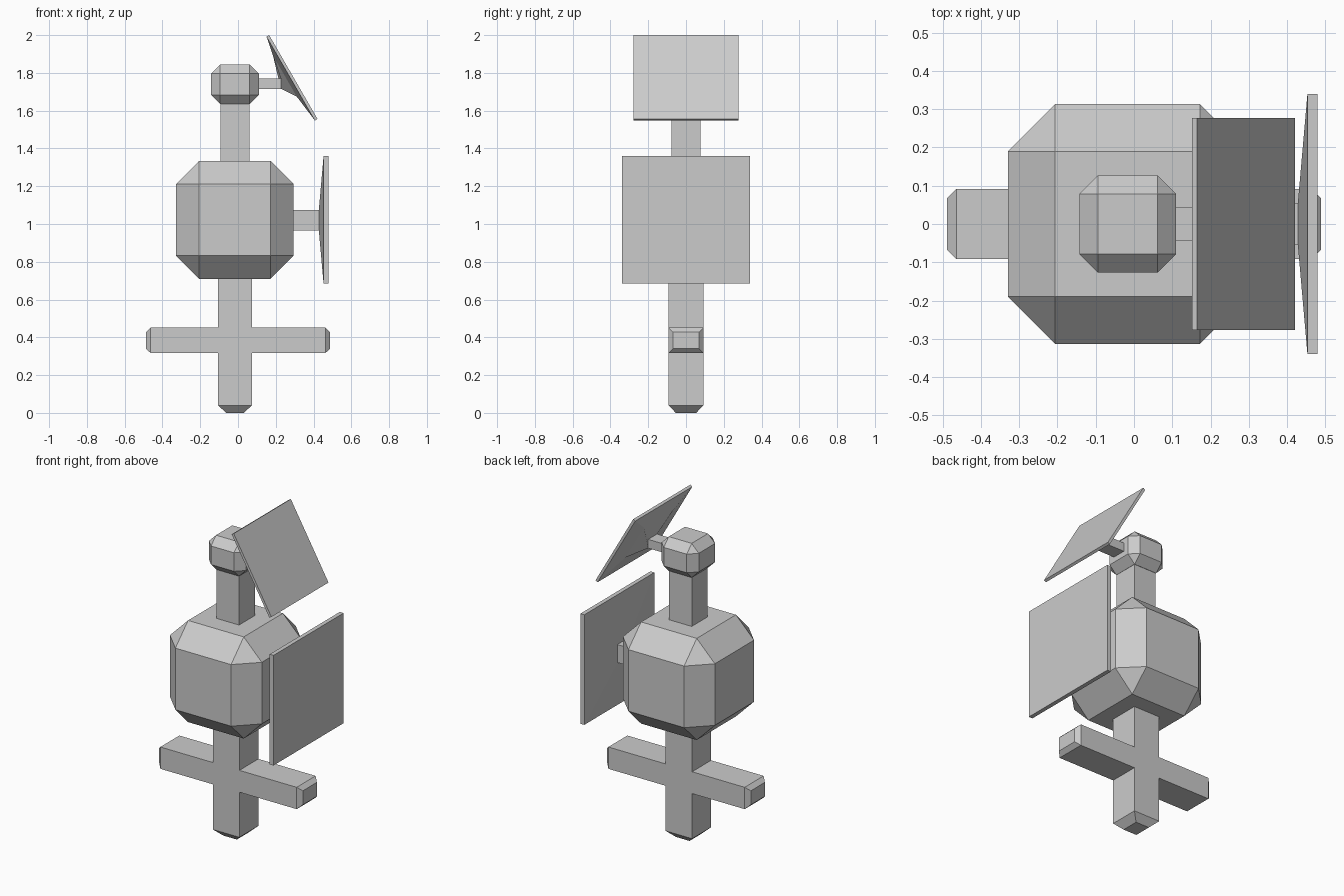
import bpy
import bmesh
from mathutils import Vector, Matrix

cube = bpy.data.objects.get("Cube")
if cube:
    bpy.data.objects.remove(cube, do_unlink=True)

# Single grey material
grey = bpy.data.materials.new("plain_grey")
grey.use_nodes = True
colour = (0.6, 0.6, 0.6, 1.0)
grey.diffuse_color = colour
grey.node_tree.nodes["Principled BSDF"].inputs["Base Color"].default_value = colour

AXIS_X = -0.016  # the column and body sit slightly off centre


def finish(name, bm):
    bmesh.ops.recalc_face_normals(bm, faces=bm.faces)
    mesh = bpy.data.meshes.new(name)
    bm.to_mesh(mesh)
    bm.free()
    mesh.materials.append(grey)
    obj = bpy.data.objects.new(name, mesh)
    bpy.context.collection.objects.link(obj)
    return obj


def chamfered_block(name, centre, size, chamfer):
    bm = bmesh.new()
    bmesh.ops.create_cube(bm, size=1, matrix=Matrix.LocRotScale(centre, None, size))
    bmesh.ops.bevel(bm, geom=bm.edges[:], offset=chamfer, segments=1,
                    affect='EDGES', clamp_overlap=True)
    return finish(name, bm)


def rect(centre, half_u, half_v):
    """Four corners of a rectangle spanned by two half-extent vectors."""
    c, u, v = Vector(centre), Vector(half_u), Vector(half_v)
    return [c - u - v, c + u - v, c + u + v, c - u + v]


def across_z(z, hx, hy):
    return rect((AXIS_X, 0, z), (hx, 0, 0), (0, hy, 0))


def across_x(x, z, hy, hz):
    return rect((x, 0, z), (0, hy, 0), (0, 0, hz))


def loft(name, rings):
    bm = bmesh.new()
    loops = [[bm.verts.new(p) for p in ring] for ring in rings]
    for a, b in zip(loops, loops[1:]):
        for i in range(4):
            j = (i + 1) % 4
            bm.faces.new((a[i], a[j], b[j], b[i]))
    bm.faces.new(loops[0])
    bm.faces.new(loops[-1])
    return finish(name, bm)


# Lower column with tapered foot, and neck
loft("lower_column", [across_z(0, 0.046, 0.054), across_z(0.04, 0.09, 0.092),
                      across_z(0.72, 0.09, 0.092)])
loft("neck", [across_z(1.32, 0.077, 0.077), across_z(1.65, 0.077, 0.077)])

# Cross arms with tapered tips
for side, name in ((1, "left_arm"), (-1, "right_arm")):
    loft(name, [across_x(AXIS_X + side * 0.09, 0.384, 0.092, 0.067),
                across_x(side * 0.463, 0.384, 0.092, 0.067),
                across_x(side * 0.488, 0.384, 0.068, 0.043)])

# Body and head
chamfered_block("body", Vector((-0.017, 0, 1.022)), Vector((0.624, 0.626, 0.624)), 0.123)
chamfered_block("head", Vector((-0.016, 0, 1.74)), Vector((0.252, 0.254, 0.21)), 0.048)

# Upright panel on its stem
loft("body_panel", [across_x(0.28, 1.02, 0.055, 0.055), across_x(0.428, 1.02, 0.055, 0.055),
                    across_x(0.453, 1.022, 0.34, 0.338), across_x(0.479, 1.022, 0.34, 0.338)])

# Tilted panel on the head, with a shallow stepped back
back = Vector((0.279, 0, 1.77))
slope = Vector((-0.128, 0, 0.222))
normal = Vector((0.866, 0, 0.5))
half_y = Vector((0, 0.277, 0))
loft("head_panel", [across_x(0.1, 1.743, 0.043, 0.027),
                    across_x(0.227, 1.743, 0.043, 0.027),
                    rect(back - normal * 0.028 + Vector((-0.007, 0, 0.028)), half_y * 0.52, slope * 0.49),
                    rect(back, half_y, slope),
                    rect(back + normal * 0.016, half_y, slope)])
